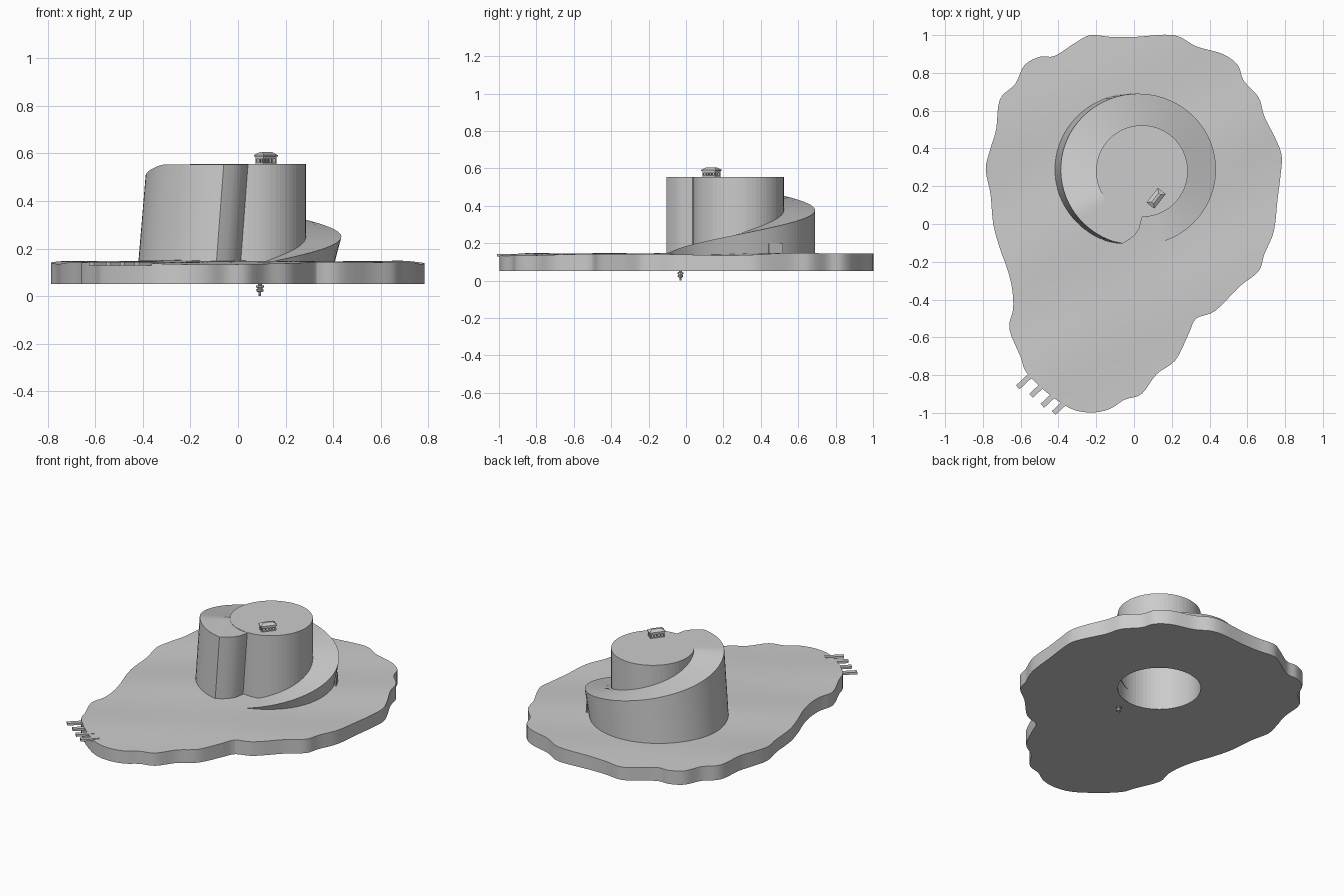
import bpy, bmesh, math
from mathutils import Vector, Matrix

if "Cube" in bpy.data.objects:
    bpy.data.objects.remove(bpy.data.objects["Cube"])

stone = bpy.data.materials.new("plain_grey")
stone.diffuse_color = (0.6, 0.6, 0.6, 1)
stone.use_nodes = True
stone.node_tree.nodes["Principled BSDF"].inputs["Base Color"].default_value = stone.diffuse_color


def finish(name, bm, smooth=None):
    bmesh.ops.remove_doubles(bm, verts=bm.verts, dist=1e-5)
    me = bpy.data.meshes.new(name)
    bm.to_mesh(me)
    bm.free()
    me.materials.append(stone)
    ob = bpy.data.objects.new(name, me)
    bpy.context.collection.objects.link(ob)
    if smooth:
        bpy.ops.object.select_all(action='DESELECT')
        ob.select_set(True)
        bpy.context.view_layer.objects.active = ob
        bpy.ops.object.shade_smooth_by_angle(angle=math.radians(smooth))
    return ob


def loft(bm, rows, closed=True):
    """Bridge equal-length rows of points with quads."""
    vs = [[bm.verts.new(p) for p in r] for r in rows]
    n = len(rows[0])
    for a, b in zip(vs, vs[1:]):
        for i in range(n if closed else n - 1):
            j = (i + 1) % n
            bm.faces.new((a[i], a[j], b[j], b[i]))
    return vs


def add_box(bm, size, loc, rot=0, pivot=(0, 0, 0)):
    m = (Matrix.Translation(pivot) @ Matrix.Rotation(rot, 4, 'Z')
         @ Matrix.Translation(loc) @ Matrix.Diagonal((*size, 1)))
    bmesh.ops.create_cube(bm, size=1, matrix=m)


CX, CY, R = 0.042, 0.28, 0.243          # tower centre and radius

# Island: wavy coast outline (clockwise), smoothed
coast = [(-.23, 1), (-.12, .99), (0, .99), (.21, 1), (.33, .94), (.47, .9), (.55, .84), (.58, .76),
         (.66, .67), (.69, .57), (.75, .45), (.782, .36), (.775, .25), (.76, .13),
         (.74, -.04), (.69, -.16), (.66, -.25), (.56, -.33), (.43, -.46), (.33, -.5),
         (.29, -.58), (.22, -.72), (.12, -.795), (.04, -.9), (-.05, -.93), (-.13, -.98),
         (-.23, -.998), (-.34, -.975), (-.47, -.885), (-.57, -.785), (-.6, -.705),
         (-.66, -.555), (-.64, -.45), (-.645, -.345), (-.67, -.24), (-.71, -.13),
         (-.745, 0), (-.76, .16), (-.785, .29), (-.76, .4), (-.73, .5), (-.71, .66),
         (-.63, .74), (-.58, .84), (-.5, .885), (-.42, .89), (-.31, .96)]
coast = [Vector(p) for p in reversed(coast)]
edge = []
n = len(coast)
for i in range(n):
    p0, p1, p2, p3 = (coast[(i + k - 1) % n] for k in range(4))
    for s in range(4):
        t = s / 4
        edge.append(0.5 * (2 * p1 + (p2 - p0) * t + (2 * p0 - 5 * p1 + 4 * p2 - p3) * t * t
                           + (3 * p1 - p0 - 3 * p2 + p3) * t ** 3))
centre = Vector((CX, CY))
hole = [centre + (p - centre).normalized() * R for p in edge]


def ground(p):
    return 0.143 + 0.006 * math.sin(4.1 * p.x + 2) * math.cos(3.3 * p.y) + 0.004 * math.sin(9 * p.y - 5 * p.x)


bm = bmesh.new()
rows = [[(p.x, p.y, 0.052) for p in hole], [(p.x, p.y, 0.052) for p in edge]]
for f in (0, .12, .25, .4, .55, .7, .85, 1):
    ring = [a.lerp(b, f) for a, b in zip(edge, hole)]
    rows.append([(p.x, p.y, ground(p)) for p in ring])
loft(bm, rows)
finish("island", bm, 20)

# Tower: hollow shaft, open underneath, capped on top
bm = bmesh.new()
ring = [(CX + R * math.cos(k * math.tau / 64), CY + R * math.sin(k * math.tau / 64)) for k in range(64)]
vs = loft(bm, [[(x, y, z) for x, y in ring] for z in (0.052, 0.555)])
bm.faces.new(vs[1])
finish("tower", bm)

# Spiral ramp: rises counter-clockwise round the tower, outer wall leans to the right
outer, inner, height = [], [], []
for k in range(67):
    a = math.radians(-79 + k * 5)
    outer.append((0.023 + 0.411 * math.cos(a), 0.288 + 0.402 * math.sin(a)))
    inner.append(a)
    height.append(min(0.553, 0.137 + 0.00142 * k * 5))
for x, y, deg in ((-.06, -.103, 257), (-.02, -.08, 261), (.01, -.052, 264), (.03, -.02, 267), (.042, .034, 270)):
    outer.append((x, y))
    inner.append(math.radians(deg))
    height.append(0.553)
inner = [(CX + 0.24 * math.cos(a), CY + 0.24 * math.sin(a)) for a in inner]
bm = bmesh.new()
loft(bm, [[(x - 0.032, y, 0.125) for x, y in outer],
          [(x, y, z) for (x, y), z in zip(outer, height)],
          [(x, y, z) for (x, y), z in zip(inner, height)]], closed=False)
finish("spiral_ramp", bm, 20)

# Door plate on the right side of the ramp
bm = bmesh.new()
a = math.radians(28)
add_box(bm, (0.008, 0.085, 0.055), (0.408, 0, 0.172), a, (0.008, 0.288, 0))
finish("ramp_door", bm)

# House on the tower: floor, open window posts, beam and hipped roof
HOUSE, TURN = (0.117, 0.136, 0), math.radians(52)
bm = bmesh.new()
add_box(bm, (0.086, 0.044, 0.008), (0, 0, 0.558), TURN, HOUSE)
add_box(bm, (0.086, 0.044, 0.010), (0, 0, 0.581), TURN, HOUSE)
for i in range(5):
    for s in (-1, 1):
        add_box(bm, (0.007, 0.005, 0.016), (-0.0395 + i * 0.01975, s * 0.0195, 0.569), TURN, HOUSE)
for s in (-1, 1):
    add_box(bm, (0.005, 0.007, 0.016), (s * 0.0405, 0, 0.569), TURN, HOUSE)
finish("house_walls", bm)

bm = bmesh.new()
turn = Matrix.Translation(HOUSE) @ Matrix.Rotation(TURN, 4, 'Z')
rows = [[turn @ Vector((sx * hx, sy * hy, z)) for sx, sy in ((-1, -1), (1, -1), (1, 1), (-1, 1))]
        for hx, hy, z in ((0.049, 0.026, 0.586), (0.049, 0.026, 0.592), (0.030, 0.007, 0.606))]
vs = loft(bm, rows)
bm.faces.new(vs[0][::-1])
bm.faces.new(vs[-1])
finish("house_roof", bm)

# Jetties at the front left corner
bm = bmesh.new()
for x, y in ((-.575, -.827), (-.505, -.872), (-.445, -.925), (-.385, -.963)):
    add_box(bm, (0.11, 0.028, 0.014), (0, 0, 0), math.radians(43), (x, y, 0.136))
finish("jetties", bm)

# Small hanging lantern below the island
bm = bmesh.new()
profile = ((.008, .054), (.008, .046), (.017, .044), (.017, .037), (.011, .035), (.011, .03),
           (.016, .028), (.014, .019), (.005, .017), (.005, 0))
vs = loft(bm, [[(0.092 + r * math.cos(k * math.tau / 10), -0.03 + r * math.sin(k * math.tau / 10), z)
                for k in range(10)] for r, z in reversed(profile)])
bm.faces.new(vs[0][::-1])
bm.faces.new(vs[-1])
finish("hanging_lantern", bm)
